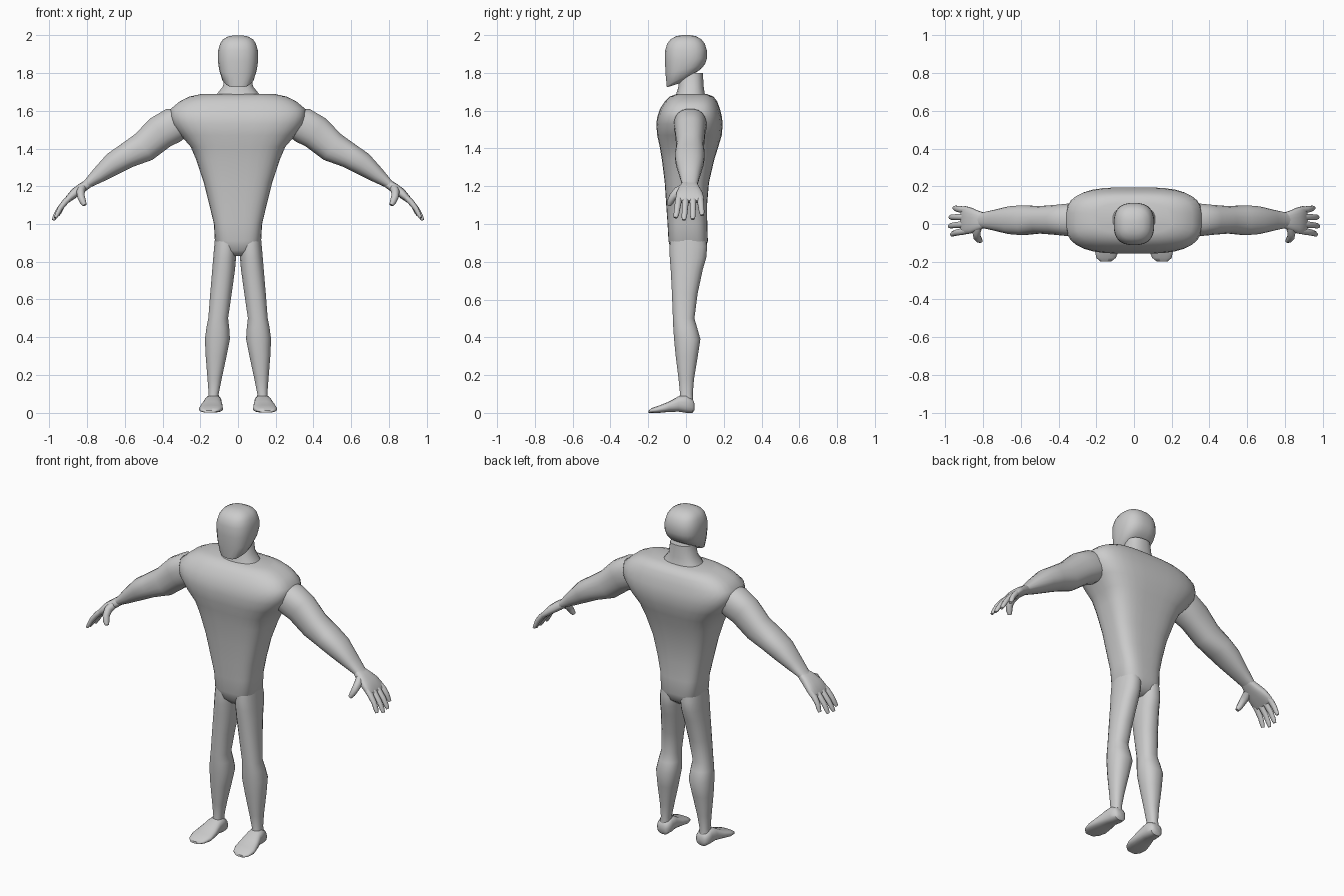
import bpy, bmesh, math
from mathutils import Vector

grey = bpy.data.materials.new("plain grey")
grey.diffuse_color = (0.6, 0.6, 0.6, 1)


def loft(name, rings, power=2.0, segs=20, mirror=False):
    """Skin a closed tube through rings of (centre, half axis a, half axis b)."""
    bm = bmesh.new()
    loops = []
    for c, a, b in rings:
        c, a, b = Vector(c), Vector(a), Vector(b)
        loop = []
        for i in range(segs):
            t = 2 * math.pi * (i + 0.5) / segs
            co, si = math.cos(t), math.sin(t)
            u = math.copysign(abs(co) ** (2 / power), co)
            v = math.copysign(abs(si) ** (2 / power), si)
            loop.append(bm.verts.new(c + a * u + b * v))
        loops.append(loop)
    for lo, hi in zip(loops, loops[1:]):
        for i in range(segs):
            j = (i + 1) % segs
            bm.faces.new((lo[i], lo[j], hi[j], hi[i]))
    bm.faces.new(loops[0][::-1])
    bm.faces.new(loops[-1])
    bmesh.ops.recalc_face_normals(bm, faces=bm.faces)
    me = bpy.data.meshes.new(name)
    bm.to_mesh(me)
    bm.free()
    me.materials.append(grey)
    ob = bpy.data.objects.new(name, me)
    bpy.context.collection.objects.link(ob)
    if mirror:
        ob.modifiers.new("mirror", 'MIRROR').use_mirror_merge = False
    bpy.ops.object.select_all(action='DESELECT')
    ob.select_set(True)
    bpy.context.view_layer.objects.active = ob
    bpy.ops.object.shade_smooth_by_angle(angle=math.radians(50))
    return ob


def level(z, x0, x1, y0, y1):
    """Horizontal ring from its extents."""
    return (((x0 + x1) / 2, (y0 + y1) / 2, z), ((x1 - x0) / 2, 0, 0), (0, (y1 - y0) / 2, 0))


def limb(points):
    """Rings across a path of (x, y, z, half width in y, half thickness)."""
    out = []
    for i, (x, y, z, w, h) in enumerate(points):
        p, q = points[max(i - 1, 0)], points[min(i + 1, len(points) - 1)]
        d = Vector((q[0] - p[0], q[1] - p[1], q[2] - p[2])).normalized()
        side = (Vector((0, 1, 0)) - d * d.y).normalized()
        out.append(((x, y, z), side * w, d.cross(side) * h))
    return out


# Torso: broad boxy chest tapering to the hips
loft("torso", [level(z, -w, w, f, b) for z, w, f, b in (
    (0.83, 0.035, -0.05, 0.06), (0.86, 0.09, -0.08, 0.10), (0.91, 0.123, -0.093, 0.116),
    (1.0, 0.128, -0.098, 0.113), (1.1, 0.152, -0.105, 0.112), (1.22, 0.182, -0.113, 0.122),
    (1.34, 0.222, -0.128, 0.15), (1.41, 0.252, -0.14, 0.172), (1.47, 0.305, -0.153, 0.19),
    (1.53, 0.35, -0.158, 0.195), (1.57, 0.361, -0.152, 0.19), (1.61, 0.358, -0.138, 0.18),
    (1.65, 0.31, -0.112, 0.165), (1.675, 0.26, -0.085, 0.145), (1.688, 0.20, -0.05, 0.11))],
    power=3.2, segs=32)

# Neck flaring into the shoulders
loft("neck", [level(z, -w, w, f, b) for z, w, f, b in (
    (1.66, 0.125, -0.06, 0.11), (1.69, 0.112, -0.052, 0.10),
    (1.73, 0.08, -0.04, 0.094), (1.80, 0.07, -0.035, 0.09))], power=2.4)

# Head: tilted rings make the jaw rise toward the back of the skull
loft("head", [((0, y, z), (w, 0, 0), (0, d, s)) for y, z, w, d, s in (
    (-0.055, 1.738, 0.04, 0.03, 0.01), (-0.052, 1.745, 0.06, 0.05, 0.02),
    (-0.015, 1.775, 0.085, 0.088, 0.04), (-0.004, 1.82, 0.1, 0.105, 0.025),
    (0.0, 1.87, 0.108, 0.112, 0.008), (0.0, 1.92, 0.106, 0.111, 0),
    (0.0, 1.955, 0.096, 0.1, 0), (0.0, 1.98, 0.08, 0.08, 0),
    (0.0, 1.995, 0.05, 0.05, 0), (0.0, 2.0, 0.02, 0.02, 0))], power=2.6, segs=24)

# Legs
loft("leg", [level(*r) for r in (
    (0.95, 0.01, 0.12, -0.08, 0.10), (0.88, 0.006, 0.127, -0.088, 0.113),
    (0.82, 0.01, 0.132, -0.087, 0.108), (0.76, 0.015, 0.137, -0.082, 0.09),
    (0.63, 0.033, 0.148, -0.075, 0.062), (0.5, 0.052, 0.158, -0.07, 0.045),
    (0.45, 0.046, 0.168, -0.068, 0.06), (0.39, 0.042, 0.176, -0.064, 0.077),
    (0.3, 0.06, 0.172, -0.055, 0.063), (0.18, 0.086, 0.162, -0.04, 0.043),
    (0.1, 0.102, 0.156, -0.032, 0.036), (0.05, 0.1, 0.165, -0.04, 0.04))],
    power=2.3, mirror=True)

# Feet, from heel to toe
loft("foot", [((x, y, (z0 + z1) / 2), (w, 0, 0), (0, 0, (z1 - z0) / 2))
              for y, x, w, z0, z1 in (
    (0.045, 0.13, 0.022, 0.015, 0.05), (0.035, 0.13, 0.038, 0, 0.075),
    (0.0, 0.131, 0.045, 0, 0.095), (-0.04, 0.134, 0.047, 0.006, 0.088),
    (-0.09, 0.139, 0.058, 0.005, 0.06), (-0.14, 0.144, 0.064, 0, 0.04),
    (-0.18, 0.148, 0.052, 0, 0.026), (-0.198, 0.15, 0.03, 0, 0.012))],
    power=2.6, mirror=True)

# Arms
loft("arm", limb([
    (0.27, 0.02, 1.545, 0.08, 0.07), (0.345, 0.022, 1.522, 0.087, 0.095),
    (0.41, 0.022, 1.487, 0.08, 0.092), (0.50, 0.022, 1.408, 0.073, 0.083),
    (0.59, 0.02, 1.362, 0.08, 0.068), (0.66, 0.02, 1.32, 0.074, 0.062),
    (0.74, 0.02, 1.258, 0.055, 0.042), (0.80, 0.02, 1.212, 0.042, 0.024),
    (0.825, 0.02, 1.195, 0.04, 0.022)]), power=2.3, mirror=True)

# Palms
loft("palm", limb([
    (0.79, 0.02, 1.215, 0.038, 0.022), (0.825, 0.018, 1.193, 0.052, 0.026),
    (0.865, 0.018, 1.165, 0.068, 0.025), (0.90, 0.02, 1.132, 0.076, 0.018),
    (0.912, 0.02, 1.117, 0.07, 0.011)]), power=2.8, mirror=True)

# Four fingers fanned across the palm, curling down
for name, y0, y1, cut in (("index_finger", -0.036, -0.056, 0.012), ("middle_finger", 0.0, -0.012, 0.0),
                          ("ring_finger", 0.037, 0.036, 0.004), ("little_finger", 0.074, 0.086, 0.025)):
    ym = (y0 + y1) / 2
    loft(name, limb([
        (0.885, y0, 1.147, 0.017, 0.015), (0.915, (y0 + ym) / 2, 1.118, 0.018, 0.016),
        (0.948 - cut / 2, ym, 1.078 + cut / 2, 0.016, 0.014),
        (0.97 - cut, (y1 + ym) / 2, 1.04 + cut, 0.015, 0.012),
        (0.98 - cut, y1, 1.021 + cut, 0.010, 0.008)]), segs=10, mirror=True)

# Thumbs
loft("thumb", limb([
    (0.825, -0.005, 1.19, 0.026, 0.022), (0.835, -0.045, 1.17, 0.026, 0.022),
    (0.832, -0.07, 1.145, 0.02, 0.02), (0.822, -0.083, 1.118, 0.018, 0.017),
    (0.812, -0.09, 1.1, 0.011, 0.011)]), segs=10, mirror=True)
